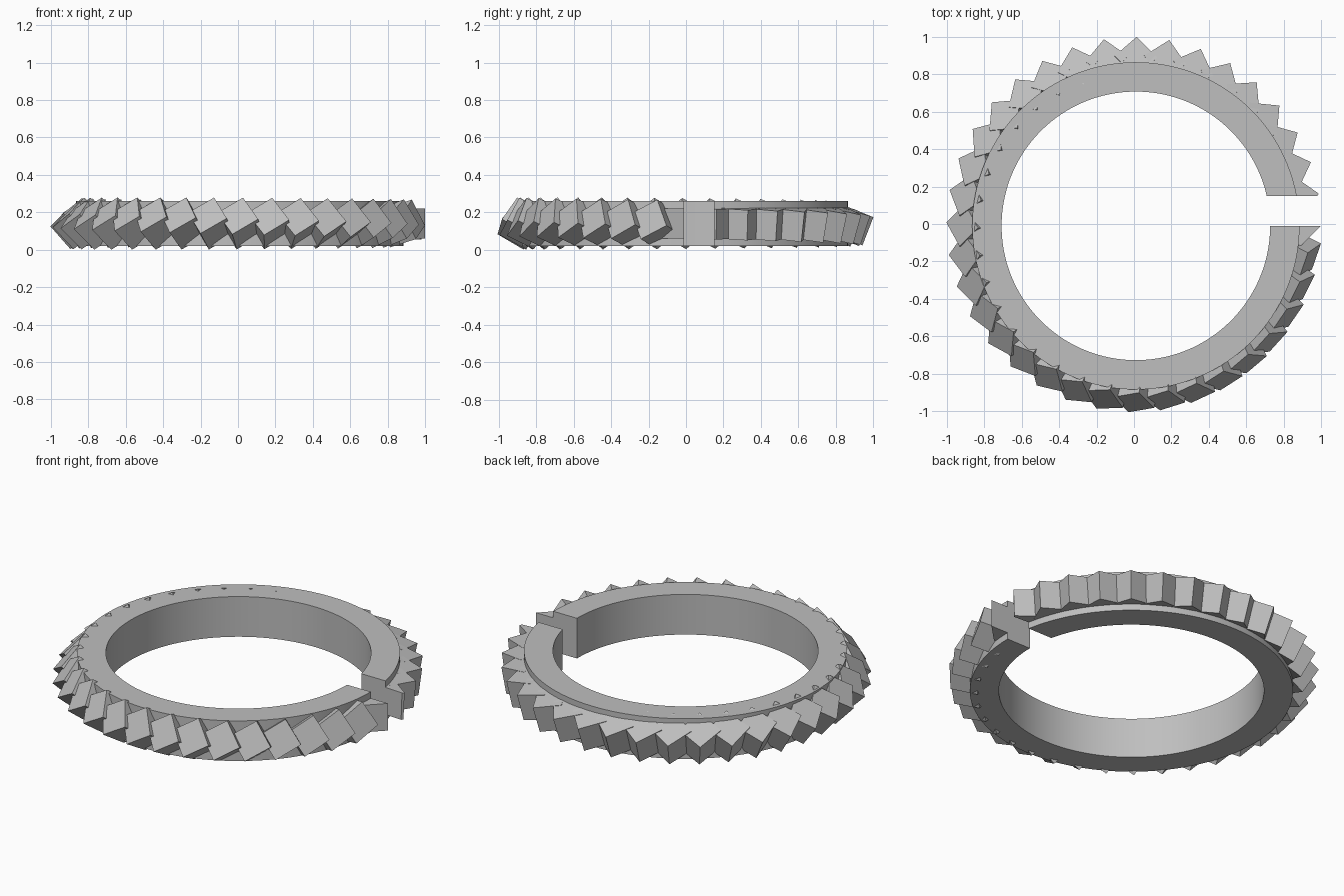
import bpy, bmesh
from math import radians, sin, cos, asin, pi
from mathutils import Matrix, Vector, Euler

default = bpy.data.objects.get("Cube")
if default:
    bpy.data.objects.remove(default, do_unlink=True)

CENTRE = Vector((0.01, -0.01, 0.14))
INNER, OUTER, HALF_HEIGHT = 0.718, 0.875, 0.12
GAP_LOW, GAP_HIGH = -0.01, 0.15      # slot through the ring, in y
CUBE_SIZE, CUBES, SEGMENTS = 0.162, 36, 144
TILT_TOTAL = radians(60)             # tilt gained over one full turn

grey = bpy.data.materials.new("plain grey")
grey.use_nodes = True
colour = (0.52, 0.52, 0.52, 1)
grey.diffuse_color = colour
grey.node_tree.nodes["Principled BSDF"].inputs["Base Color"].default_value = colour


def finish(bm, name, smooth=False):
    bmesh.ops.recalc_face_normals(bm, faces=bm.faces[:])
    mesh = bpy.data.meshes.new(name)
    bm.to_mesh(mesh)
    bm.free()
    mesh.materials.append(grey)
    obj = bpy.data.objects.new(name, mesh)
    bpy.context.collection.objects.link(obj)
    if smooth:
        bpy.ops.object.select_all(action='DESELECT')
        obj.select_set(True)
        bpy.context.view_layer.objects.active = obj
        bpy.ops.object.shade_smooth_by_angle(angle=radians(30))
    return obj


def cut(bm, y, keep_above):
    # slice at a y plane, drop one side and cap the hole
    normal = (0, -1 if keep_above else 1, 0)
    geom = bm.verts[:] + bm.edges[:] + bm.faces[:]
    bmesh.ops.bisect_plane(bm, geom=geom, plane_co=(0, y, 0),
                           plane_no=normal, clear_outer=True)
    rim = [e for e in bm.edges if e.is_boundary]
    bmesh.ops.holes_fill(bm, edges=rim)


# Split ring: a rectangular section swept round to the two flat gap faces
bm = bmesh.new()
corners = [(INNER, -1), (OUTER, -1), (OUTER, 1), (INNER, 1)]
rows = []
for i in range(SEGMENTS + 1):
    row = []
    for r, side in corners:
        start = asin((GAP_HIGH - CENTRE.y) / r)
        end = 2 * pi + asin((GAP_LOW - CENTRE.y) / r)
        a = start + (end - start) * i / SEGMENTS
        offset = Vector((r * cos(a), r * sin(a), side * HALF_HEIGHT))
        row.append(bm.verts.new(CENTRE + offset))
    rows.append(row)
for a, b in zip(rows, rows[1:]):
    for k in range(4):
        n = (k + 1) % 4
        bm.faces.new((a[k], a[n], b[n], b[k]))
bm.faces.new(rows[0])
bm.faces.new(rows[-1])
finish(bm, "split_ring", smooth=True)

# Cubes set round the rim, each tilted a little further than the last
for i in range(CUBES):
    angle = 2 * pi * i / CUBES
    tilt = TILT_TOTAL * i / CUBES
    spot = CENTRE + Vector((OUTER * cos(angle), OUTER * sin(angle), 0))
    turn = Euler((tilt, tilt, angle + pi / 4), 'XYZ').to_matrix().to_4x4()
    bm = bmesh.new()
    bmesh.ops.create_cube(bm, size=CUBE_SIZE, matrix=Matrix.Translation(spot) @ turn)
    if i == 0:
        cut(bm, GAP_LOW, keep_above=False)
    elif i == 1:
        cut(bm, GAP_HIGH, keep_above=True)
    finish(bm, f"rim_cube_{i + 1}")
